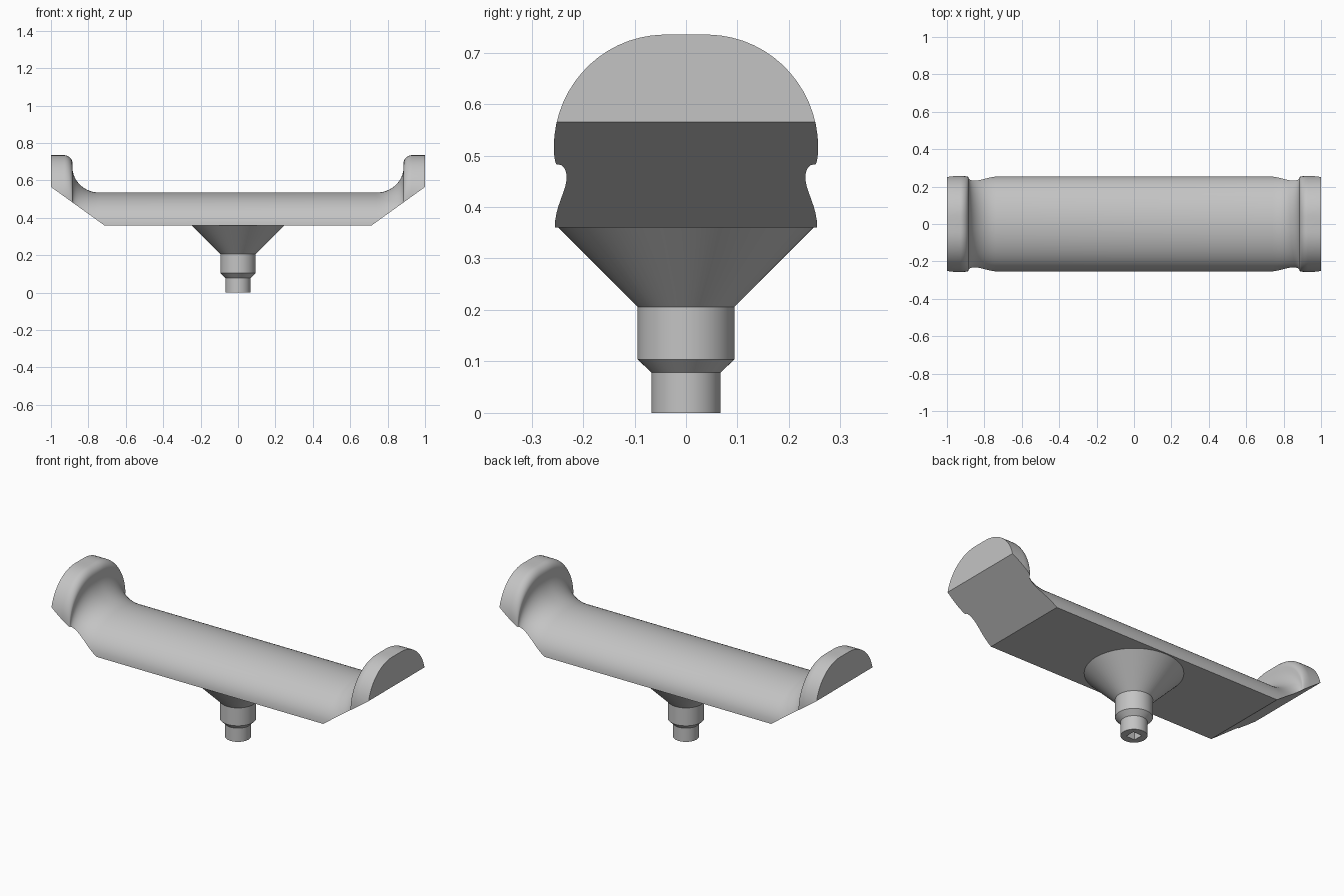
import bpy, bmesh
from math import sin, cos, pi, radians, hypot
from mathutils import Vector

cube = bpy.data.objects.get("Cube")
if cube:
    bpy.data.objects.remove(cube)

# One plain grey for everything
GREY = (0.55, 0.55, 0.55, 1)
grey = bpy.data.materials.new("plain grey")
grey.use_nodes = True
grey.diffuse_color = GREY
grey.node_tree.nodes["Principled BSDF"].inputs["Base Color"].default_value = GREY


def finish(bm, name):
    bmesh.ops.recalc_face_normals(bm, faces=bm.faces[:])
    mesh = bpy.data.meshes.new(name)
    bm.to_mesh(mesh)
    bm.free()
    obj = bpy.data.objects.new(name, mesh)
    bpy.context.collection.objects.link(obj)
    mesh.materials.append(grey)
    return obj


def smooth(obj):
    bpy.ops.object.select_all(action='DESELECT')
    obj.select_set(True)
    bpy.context.view_layer.objects.active = obj
    bpy.ops.object.shade_smooth_by_angle(angle=radians(32))


def resample(points, count):
    """Evenly spaced points along a polyline."""
    dist = [0]
    for a, b in zip(points, points[1:]):
        dist.append(dist[-1] + hypot(b[0] - a[0], b[1] - a[1]))
    out, j = [], 0
    for i in range(count + 1):
        d = dist[-1] * i / count
        while j < len(points) - 2 and dist[j + 1] < d:
            j += 1
        t = (d - dist[j]) / (dist[j + 1] - dist[j])
        out.append(Vector(points[j]).lerp(Vector(points[j + 1]), t))
    return out


def arc(cy, cz, ry, rz, steps=32):
    """Quarter ellipse from the top round to the side."""
    return [(cy + ry * sin(i / steps * pi / 2), cz + rz * cos(i / steps * pi / 2))
            for i in range(steps + 1)]


# Cradle: low domed bar section blending into tall rounded end walls
BASE, TOP, WALL, HALF = 0.36, 0.535, 0.735, 0.255
N, STEPS = 24, 12


def full_section(half):
    return [Vector((-p.x, p.y)) for p in half[:0:-1]] + half


bar = full_section(resample(arc(0, BASE, HALF, TOP - BASE), N))
end = full_section(resample([(0, WALL)] + arc(0.04, 0.515, 0.217, WALL - 0.515)
                            + [(HALF, BASE)], N))

# Path of the upper edge: bar, inner fillet, wall, rounded rim
path = [(0, TOP)]
for i in range(STEPS + 1):
    a = i / STEPS * pi / 2
    path.append((0.74 + 0.145 * sin(a), TOP + 0.135 * (1 - cos(a))))
for i in range(STEPS + 1):
    a = i / STEPS * pi / 2
    path.append((0.93 - 0.045 * cos(a), 0.69 + 0.045 * sin(a)))
path.append((1.0, WALL))
path = [(-x, z) for x, z in path[:0:-1]] + path

bm = bmesh.new()
rows = []
for x, z in path:
    f = (z - TOP) / (WALL - TOP)
    rows.append([bm.verts.new((x, *b.lerp(e, f))) for b, e in zip(bar, end)])
for r, s in zip(rows, rows[1:]):
    for i in range(len(r)):
        j = (i + 1) % len(r)
        bm.faces.new((r[i], r[j], s[j], s[i]))
bm.faces.new(rows[0])
bm.faces.new(rows[-1])

# Sloped undersides at both ends
for side in (-1, 1):
    cut = bmesh.ops.bisect_plane(
        bm, geom=bm.verts[:] + bm.edges[:] + bm.faces[:], dist=1e-5,
        plane_co=(side * 0.715, 0, BASE), plane_no=(side * 0.205, 0, -0.285),
        clear_outer=True)
    edges = [e for e in cut["geom_cut"] if isinstance(e, bmesh.types.BMEdge)]
    bmesh.ops.holes_fill(bm, edges=[e for e in edges if e.is_boundary], sides=0)
smooth(finish(bm, "cradle"))

# Stem: turned profile with a flared collar
profile = [(0.067, 0), (0.067, 0.078), (0.094, 0.104), (0.094, 0.206), (0.248, BASE)]
SIDES = 64
bm = bmesh.new()
rings = [[bm.verts.new((r * cos(2 * pi * i / SIDES), r * sin(2 * pi * i / SIDES), z))
          for i in range(SIDES)] for r, z in profile]
for r, s in zip(rings, rings[1:]):
    for i in range(SIDES):
        j = (i + 1) % SIDES
        bm.faces.new((r[i], r[j], s[j], s[i]))
bm.faces.new(rings[0])
bm.faces.new(rings[-1])
stem = finish(bm, "stem")

# Square socket in the foot of the stem
bpy.ops.mesh.primitive_cube_add(size=1, location=(0, 0, 0.04))
cutter = bpy.context.object
cutter.name = "socket_cutter"
cutter.scale = (0.055, 0.055, 0.12)
cutter.hide_render = True
mod = stem.modifiers.new("socket", 'BOOLEAN')
mod.operation, mod.object, mod.solver = 'DIFFERENCE', cutter, 'EXACT'
smooth(stem)
bpy.ops.object.modifier_move_to_index(modifier="socket", index=0)
bpy.ops.object.modifier_apply(modifier="socket")
bpy.data.objects.remove(cutter)
smooth(stem)
